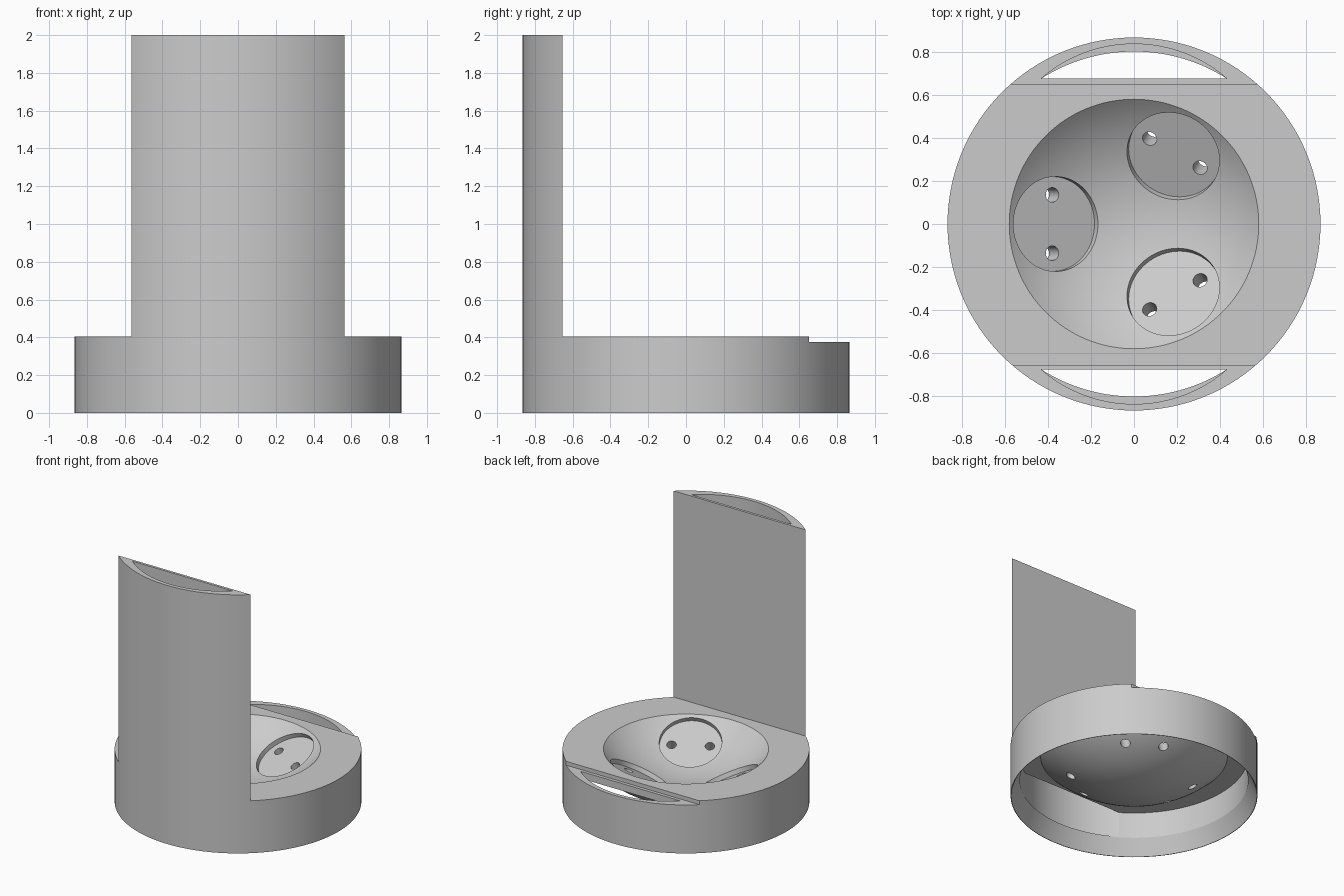
import bpy, bmesh
from math import sin, cos, pi, radians, sqrt, asin, atan2
from mathutils import Matrix, Vector

old = bpy.data.objects.get("Cube")
if old:
    bpy.data.objects.remove(old)

SEGMENTS = 128
RADIUS, HEIGHT, DECK, REAR_DECK = 0.865, 2.0, 0.405, 0.375
CHORD, SLOT_CHORD = 0.655, 0.675
BOWL_CENTRE, BOWL_RADIUS, DOME_RADIUS = 1.0, 0.83, 0.944

grey = bpy.data.materials.new("plain_grey")
grey.use_nodes = True
colour = (0.6, 0.6, 0.6, 1)
grey.diffuse_color = colour
grey.node_tree.nodes["Principled BSDF"].inputs["Base Color"].default_value = colour


def make_object(name, bm):
    bmesh.ops.recalc_face_normals(bm, faces=bm.faces)
    mesh = bpy.data.meshes.new(name)
    bm.to_mesh(mesh)
    bm.free()
    mesh.materials.append(grey)
    obj = bpy.data.objects.new(name, mesh)
    bpy.context.collection.objects.link(obj)
    return obj


def lathe(name, profile):
    """Spin an (r, z) profile that starts and ends on the axis."""
    bm = bmesh.new()
    verts = [bm.verts.new((r, 0, z)) for r, z in profile]
    edges = [bm.edges.new(pair) for pair in zip(verts, verts[1:])]
    bmesh.ops.spin(bm, geom=verts + edges, cent=(0, 0, 0), axis=(0, 0, 1),
                   angle=2 * pi, steps=SEGMENTS, use_duplicate=False)
    bmesh.ops.remove_doubles(bm, verts=bm.verts, dist=1e-5)
    return make_object(name, bm)


def prism(name, outline, bottom, top):
    bm = bmesh.new()
    face = bm.faces.new([bm.verts.new((x, y, bottom)) for x, y in outline])
    grown = bmesh.ops.extrude_face_region(bm, geom=[face])["geom"]
    moved = [g for g in grown if isinstance(g, bmesh.types.BMVert)]
    bmesh.ops.translate(bm, verts=moved, vec=(0, 0, top - bottom))
    return make_object(name, bm)


def rod(name, start, end, radius, sides):
    bm = bmesh.new()
    axis = end - start
    matrix = Matrix.Translation((start + end) / 2) @ axis.to_track_quat("Z", "Y").to_matrix().to_4x4()
    bmesh.ops.create_cone(bm, cap_ends=True, segments=sides, radius1=radius,
                          radius2=radius, depth=axis.length, matrix=matrix)
    return make_object(name, bm)


def cut(target, cutter):
    cutter.hide_render = True
    mod = target.modifiers.new("cut", "BOOLEAN")
    mod.operation, mod.solver, mod.object = "DIFFERENCE", "EXACT", cutter
    bpy.context.view_layer.objects.active = target
    bpy.ops.object.modifier_apply(modifier=mod.name)
    bpy.data.objects.remove(cutter)


def cap(radius, edge, steps=20):
    """Lower part of a sphere profile from the axis out to the given edge."""
    limit = asin(edge / radius)
    return [(radius * sin(limit * i / steps), BOWL_CENTRE - radius * cos(limit * i / steps))
            for i in range(steps + 1)]


# Full-height cylinder, trimmed to the round base and the tall front wall
body = lathe("round_base_with_front_wall", [(0, 0), (RADIUS, 0), (RADIUS, HEIGHT), (0, HEIGHT)])
cut(body, prism("deck_trim", [(-1, -CHORD), (1, -CHORD), (1, 1), (-1, 1)], DECK, 3))
cut(body, prism("rear_step_trim", [(-1, 0.65), (1, 0.65), (1, 1), (-1, 1)], REAR_DECK, 1))

# Hollow underside with a flared foot and a bulging dome
cut(body, lathe("underside", [(0, -0.1), (0.861, -0.1), (0.861, 0), (0.80, 0.12),
                              (0.80, 0.32)] + cap(DOME_RADIUS, 0.655)[::-1]))

# Shallow spherical bowl
cut(body, lathe("bowl", cap(BOWL_RADIUS, 0.58) + [(0.58, 0.6), (0, 0.6)]))

# Lens-shaped slots at the front and the back
half, bulge = 0.43, 0.16
arc_radius = (half ** 2 + bulge ** 2) / (2 * bulge)
arc_centre = SLOT_CHORD + bulge - arc_radius
sweep = atan2(half, SLOT_CHORD - arc_centre)
for side in (-1, 1):
    angles = [sweep * (i / 16 - 1) for i in range(33)]
    outline = [(arc_radius * sin(a), side * (arc_centre + arc_radius * cos(a))) for a in angles]
    cut(body, prism("slot", outline, 0.125, 2.2))

# Three round pockets in the bowl, each with two drilled holes
centre = Vector((0, 0, BOWL_CENTRE))
tilt = radians(27)
for turn in (60, 180, 300):
    a = radians(turn)
    axis = Vector((sin(tilt) * cos(a), sin(tilt) * sin(a), -cos(tilt)))
    across = Vector((-sin(a), cos(a), 0))
    cut(body, rod("pocket", centre + axis * 0.62, centre + axis * 0.835, 0.22, 64))
    for side in (-1, 1):
        offset = centre + across * 0.135 * side
        cut(body, rod("hole", offset + axis * 0.75, offset + axis * 1.04, 0.034, 24))

# Smooth shading with crisp edges
bpy.ops.object.select_all(action="DESELECT")
body.select_set(True)
bpy.context.view_layer.objects.active = body
bpy.ops.object.shade_smooth_by_angle(angle=radians(25))
